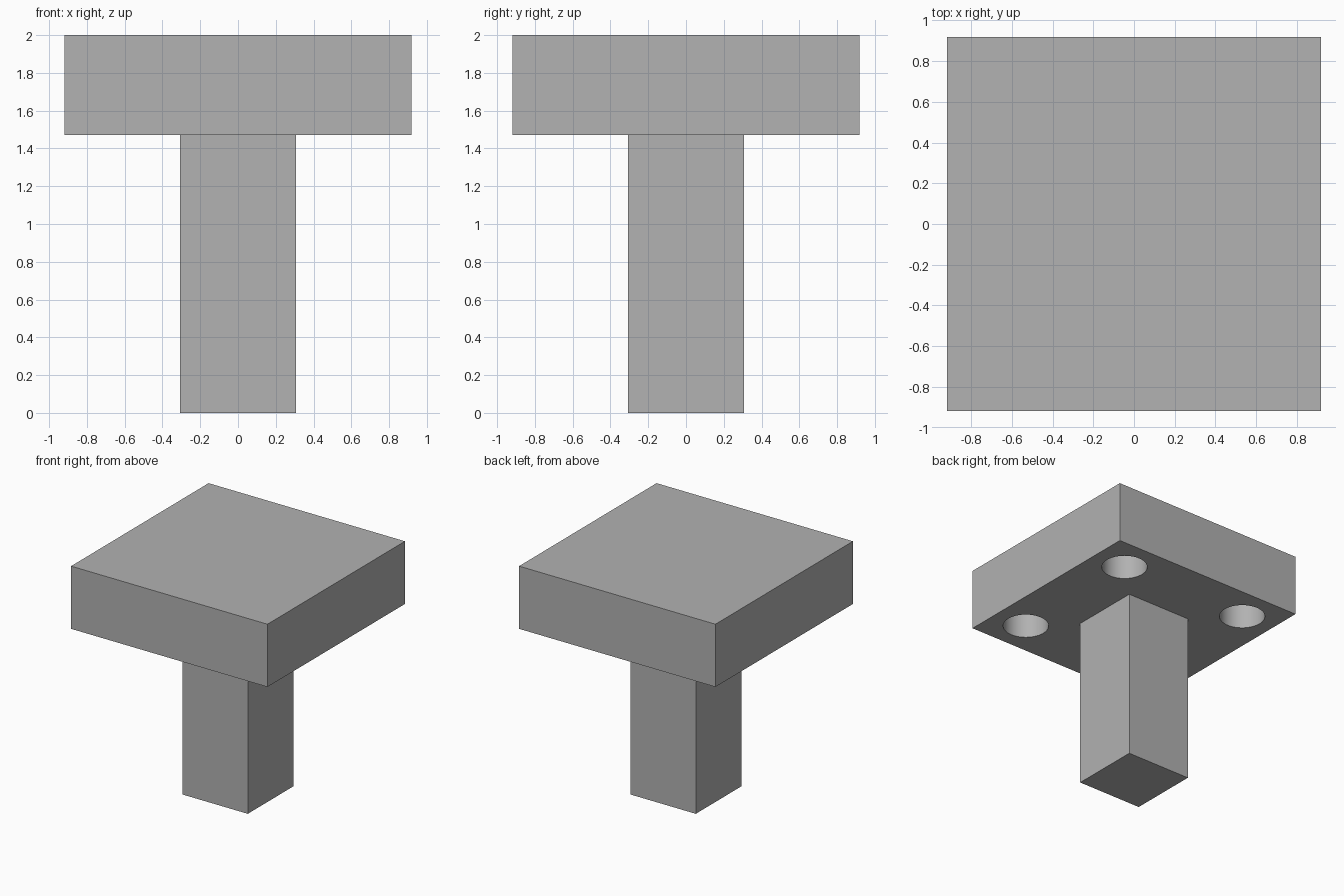
import bpy
import math

HALF = 0.918        # half width of the slab
POST = 0.306        # half width of the post
SEAM = 1.47         # underside of the slab
TOP = 2.0
HOLE_AT = 0.615     # hole offset from the centre
HOLE_R = 0.182
HOLE_DEPTH = 0.35

default = bpy.data.objects.get("Cube")
if default:
    bpy.data.objects.remove(default, do_unlink=True)

grey = bpy.data.materials.new("plain grey")
grey.use_nodes = True
colour = (0.445, 0.445, 0.445, 1)
grey.diffuse_color = colour
grey.node_tree.nodes["Principled BSDF"].inputs["Base Color"].default_value = colour


def block(name, half, z0, z1):
    bpy.ops.mesh.primitive_cube_add(size=1, location=(0, 0, (z0 + z1) / 2))
    ob = bpy.context.object
    ob.name = name
    ob.scale = (2 * half, 2 * half, z1 - z0)
    bpy.ops.object.transform_apply(location=False, rotation=False, scale=True)
    ob.data.materials.append(grey)
    return ob


# Square post and the slab on top of it
post = block("post", POST, 0, SEAM)
slab = block("slab", HALF, SEAM, TOP)

# Blind round holes in the four corners of the underside
cutters = []
for sx in (-1, 1):
    for sy in (-1, 1):
        bpy.ops.mesh.primitive_cylinder_add(
            vertices=64, radius=HOLE_R, depth=2 * HOLE_DEPTH,
            location=(sx * HOLE_AT, sy * HOLE_AT, SEAM))
        cutter = bpy.context.object
        cutter.name = "hole_cutter"
        cutter.hide_render = True
        cutter.data.materials.append(grey)
        cutters.append(cutter)
        cut = slab.modifiers.new("corner hole", "BOOLEAN")
        cut.operation = "DIFFERENCE"
        cut.solver = "EXACT"
        cut.object = cutter

bpy.ops.object.select_all(action="DESELECT")
slab.select_set(True)
bpy.context.view_layer.objects.active = slab
for name in [m.name for m in slab.modifiers]:
    bpy.ops.object.modifier_apply(modifier=name)
for cutter in cutters:
    bpy.data.objects.remove(cutter, do_unlink=True)

# Smooth hole walls with crisp edges
bpy.ops.object.shade_smooth_by_angle(angle=math.radians(30))
